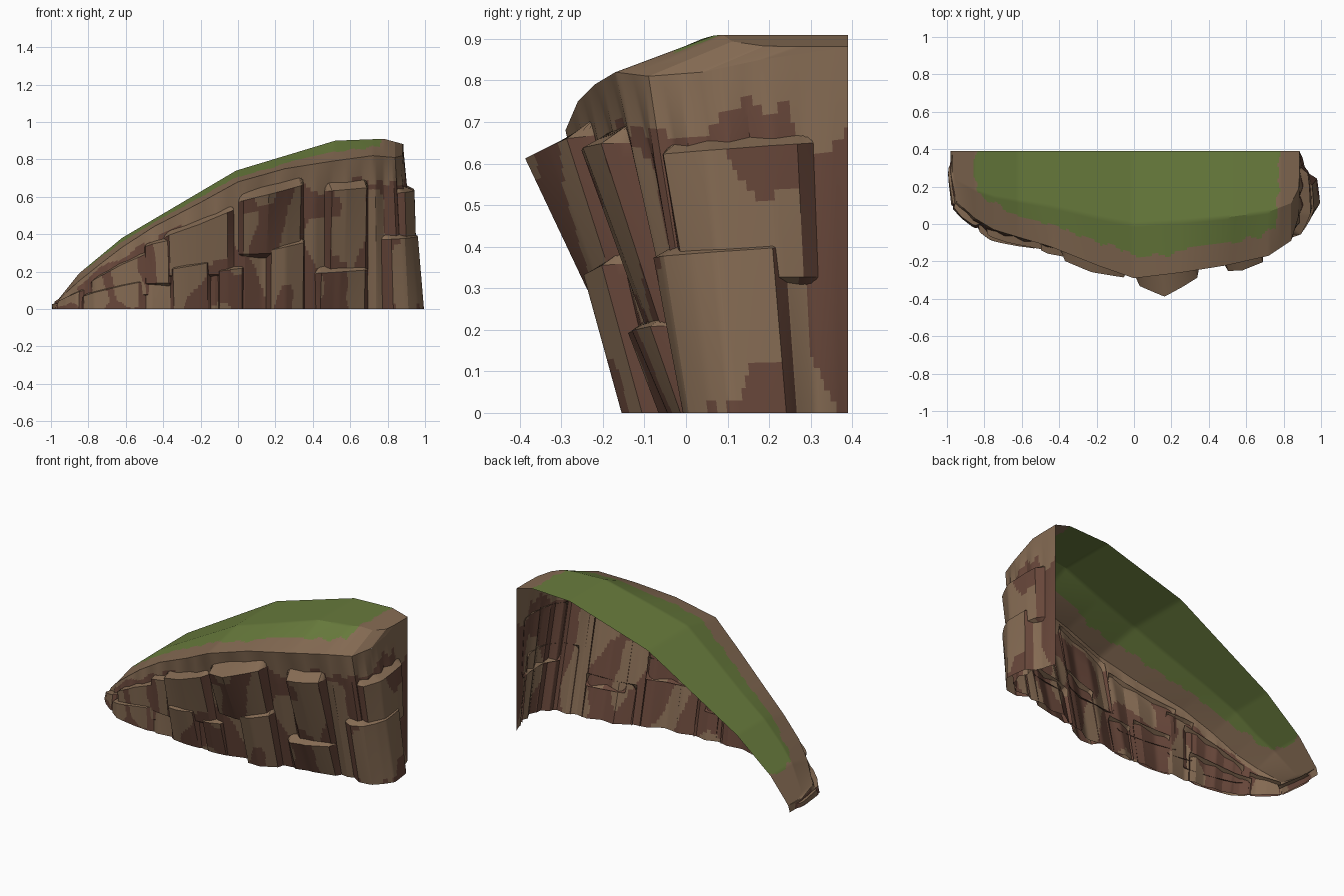
import bpy, bmesh, math
from mathutils import Vector, noise

if "Cube" in bpy.data.objects:
    bpy.data.objects.remove(bpy.data.objects["Cube"])

# Cliff stations from back-left round the front to back-right:
# base x, base y, rim x, rim y, rim z
ST = [(-.98, .39, -.97, .39, .04), (-.985, .27, -.98, .27, .04), (-.97, .10, -.95, .12, .06),
      (-.86, .00, -.85, .03, .15), (-.76, -.07, -.75, -.03, .23), (-.62, -.10, -.62, -.07, .33),
      (-.45, -.12, -.45, -.12, .44), (-.20, -.14, -.20, -.22, .57), (0, -.13, 0, -.29, .68),
      (.25, -.11, .25, -.26, .75), (.50, -.01, .50, -.22, .79), (.72, .02, .72, -.17, .82),
      (.88, .04, .84, -.09, .81), (.95, .12, .88, .04, .82), (.94, .25, .885, .18, .85),
      (.885, .39, .885, .39, .88)]
# Ridge profile along the straight back edge: x, z
BACK = [(-1, .03), (-.97, .04), (-.85, .19), (-.62, .38), (-.01, .74), (.52, .90), (.78, .91), (.89, .88)]
# Rock blocks: name, start, end, top z left, top z right, bottom z, out top, out bottom, shoulder
BLOCKS = [("overhang_block", 7.97, 9.44, .57, .67, .27, .14, .05, .5),
          ("front_foot_block", 8.6, 9.44, .31, .36, 0, .07, .045, .8),
          ("tall_block", 9.84, 10.9, .63, .65, .18, .085, .03, .85),
          ("low_box_block", 9.6, 10.9, .19, .21, 0, .075, .04, .75),
          ("corner_foot_block", 11.3, 14.2, .37, .40, 0, .05, .05, .85),
          ("corner_upper_block", 12.0, 14.6, .62, .65, .3, .048, .03, .85),
          ("long_ledge_block", 6.2, 7.9, .38, .53, .16, .06, .02, .8),
          ("mid_foot_block", 6.35, 7.3, .21, .25, 0, .05, .015, .8),
          ("small_foot_block", 7.45, 8.15, .20, .22, 0, .035, .02, .8),
          ("left_ledge_block", 3.6, 6.0, .13, .31, .06, .035, .01, .8),
          ("left_foot_block", 3.2, 5.8, .06, .15, 0, .035, .02, .8),
          ("left_pillar_block", 5.7, 6.4, .33, .37, .12, .04, .02, .8),
          ("tip_block", .6, 2.1, .025, .03, 0, .013, .01, .8),
          ("tip_front_block", 2.0, 3.3, .035, .10, 0, .03, .02, .7)]


def mat(name, c):
    m = bpy.data.materials.new(name)
    m.diffuse_color = (*c, 1)
    m.use_nodes = True
    m.node_tree.nodes["Principled BSDF"].inputs["Base Color"].default_value = m.diffuse_color
    return m


MATS = [mat("tan_rock", (.235, .147, .087)), mat("red_brown_rock", (.136, .062, .042)),
        mat("grass_green", (.140, .200, .046))]


def lerp_table(tab, x):
    for (x0, a), (x1, b) in zip(tab, tab[1:]):
        if x <= x1:
            return a + (b - a) * max(0, x - x0) / (x1 - x0)
    return tab[-1][1]


def station(u):
    u = min(max(u, 0), 15)
    i = min(int(u), 14)
    return [a + (b - a) * (u - i) for a, b in zip(ST[i], ST[i + 1])]


def outward(u):
    a, b = station(u - .5), station(u + .5)
    return Vector((b[1] + b[3] - a[1] - a[3], a[0] + a[2] - b[0] - b[2], 0)).normalized()


def wall(u, z, out=0):
    bx, by, rx, ry, rz = station(u)
    t = min(z / rz, .98)
    return Vector((bx + (rx - bx) * t, by + (ry - by) * t, t * rz)) + outward(u) * out


def grid(name, nu, nv, point, colour):
    bm = bmesh.new()
    vs = [[bm.verts.new(point(i / nu, j / nv)) for j in range(nv + 1)] for i in range(nu + 1)]
    for i in range(nu):
        for j in range(nv):
            f = bm.faces.new((vs[i][j], vs[i + 1][j], vs[i + 1][j + 1], vs[i][j + 1]))
            f.material_index = colour((i + .5) / nu, (j + .5) / nv, f.calc_center_median())
    bmesh.ops.dissolve_degenerate(bm, dist=1e-5, edges=bm.edges)
    me = bpy.data.meshes.new(name)
    bm.to_mesh(me)
    bm.free()
    ob = bpy.data.objects.new(name, me)
    bpy.context.collection.objects.link(ob)
    for m in MATS:
        me.materials.append(m)
    bpy.ops.object.select_all(action='DESELECT')
    bpy.context.view_layer.objects.active = ob
    ob.select_set(True)
    bpy.ops.object.shade_smooth_by_angle(angle=math.radians(22))
    return ob


def patch(p):
    # tall, vertically stretched stain pattern
    return noise.noise(Vector((p.x * 6, p.y * 6, p.z * 3.2 + 4)))


# Main cliff wall with shallow vertical ribs
def wall_point(s, t):
    u = s * 15
    bx, by, rx, ry, rz = station(u)
    rib = abs((u * 1.35) % 1 - .5) * 2 - .5
    fade = min(1, (1 - t) * 4) * min(1, rz * 2) * min(1, (1 - s) * 12)
    p = Vector((bx + (rx - bx) * t, by + (ry - by) * t, rz * t))
    return p + outward(u) * rib * .022 * fade


grid("cliff_wall", 300, 32, wall_point,
     lambda s, t, p: 0 if t > .86 + .1 * patch(p * 1.7) or patch(p) > .08 else 1)

# Sloping top: brown rim that turns to grass further in
RIM = [Vector(station(k / 8)[2:4]) for k in range(121)]


def top_point(s, t):
    bx, by, rx, ry, rz = station(s * 15)
    x = min(max(rx, -.97), .885)
    px, py = rx + (x - rx) * t, ry + (.39 - ry) * t
    return Vector((px, py, rz + (lerp_table(BACK, x) - rz) * min(1, t / .42)))


def top_colour(s, t, p):
    d = min((p.xy - r).length for r in RIM)
    return 2 if d > .115 + .03 * noise.noise(p * 14) else 0


grid("grassy_top", 220, 50, top_point, top_colour)

# Jutting rock blocks with sloped ledge tops
for name, u0, u1, zl, zr, zb, ot, ob_, sh in BLOCKS:
    PROFILE = [(0, -.15), (.1, sh), (.42, 1), (.9, sh * .9), (1, -.15)]
    NV = 14

    def block_point(s, v):
        u, top, k = u0 + (u1 - u0) * s, zl + (zr - zl) * s, lerp_table(PROFILE, s)
        j = round(v * NV)
        if j == NV:                                   # ledge back, inside the wall
            return wall(u, top + min(.05, ot * .6), -.02)
        w = j / (NV - 1)
        out = (ob_ + (ot - ob_) * w) * k
        if j == 0 and zb > 0:                         # tuck the underside in
            out = -.015
        return wall(u, zb + (top - zb) * w, out)

    def block_colour(s, v, p):
        if v > 1 - 1 / NV:
            return 0
        edge = s < .09 or s > .91
        low = max(0, .35 - v) * .9
        return 1 if edge or patch(p * 1.2) < -.2 + low else 0

    grid(name, 40, NV, block_point, block_colour)
